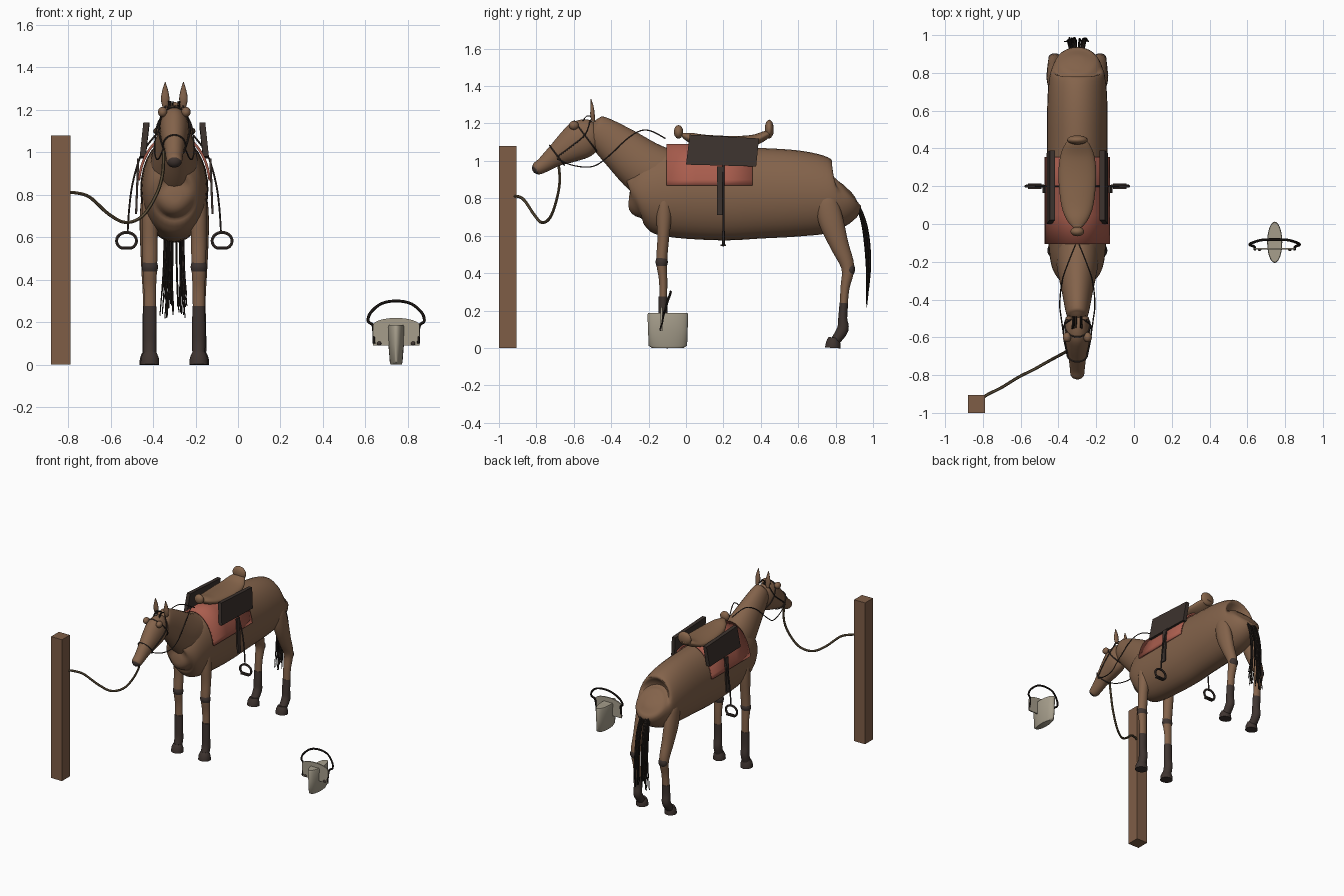
import bpy, bmesh, random
from math import sin, cos, pi, radians
from mathutils import Vector

random.seed(4)
if "Cube" in bpy.data.objects:
    bpy.data.objects.remove(bpy.data.objects["Cube"])

CX = -0.30  # centre line of the horse


def material(name, r, g, b):
    m = bpy.data.materials.new(name)
    m.use_nodes = True
    m.diffuse_color = (r, g, b, 1)
    m.node_tree.nodes["Principled BSDF"].inputs["Base Color"].default_value = (r, g, b, 1)
    return m


COAT = material("brown coat", .23, .125, .07)
WOOD = material("brown wood", .21, .11, .062)
SADDLE = material("saddle tan", .24, .13, .07)
RED = material("blanket red", .40, .11, .075)
LEATHER = material("dark leather", .045, .032, .027)
DARK = material("dark hoof", .05, .035, .03)
HAIR = material("black hair", .015, .011, .009)
ROPE = material("rope", .12, .085, .045)
PAIL = material("pale metal", .38, .34, .26)


def finish(name, bm, mat, smooth=True):
    bmesh.ops.recalc_face_normals(bm, faces=bm.faces)
    me = bpy.data.meshes.new(name)
    bm.to_mesh(me)
    bm.free()
    me.materials.append(mat)
    ob = bpy.data.objects.new(name, me)
    bpy.context.collection.objects.link(ob)
    if smooth:
        bpy.ops.object.select_all(action='DESELECT')
        ob.select_set(True)
        bpy.context.view_layer.objects.active = ob
        bpy.ops.object.shade_smooth_by_angle(angle=radians(50))
    return ob


def spline(pts, steps=4):
    """Catmull-Rom points through a list of tuples."""
    p = [Vector(q) for q in pts]
    p = [p[0]] + p + [p[-1]]
    out = []
    for a, b, c, d in zip(p, p[1:], p[2:], p[3:]):
        for i in range(steps):
            t = i / steps
            out.append(.5 * (2 * b + (c - a) * t + (2 * a - 5 * b + 4 * c - d) * t * t
                             + (3 * b - a - 3 * c + d) * t ** 3))
    return out + [p[-1]]


def loft(name, stations, mat, x=CX, steps=4, n=24):
    """Elliptical skin along a path: (y, z, half width, half depth)."""
    s = spline(stations, steps)
    bm = bmesh.new()
    rings = []
    for i, (y, z, w, d) in enumerate(s):
        a, b = s[max(i - 1, 0)], s[min(i + 1, len(s) - 1)]
        t = Vector((b[0] - a[0], b[1] - a[1])).normalized()
        rings.append([bm.verts.new((x + w * cos(k), y - t.y * d * sin(k), z + t.x * d * sin(k)))
                      for k in (2 * pi * j / n for j in range(n))])
    for r, q in zip(rings, rings[1:]):
        for j in range(n):
            bm.faces.new((r[j], r[(j + 1) % n], q[(j + 1) % n], q[j]))
    bm.faces.new(rings[0])
    bm.faces.new(rings[-1])
    return finish(name, bm, mat)


def tube(name, pts, radius, mat, steps=6, cyclic=False, taper=False):
    cu = bpy.data.curves.new(name, 'CURVE')
    cu.dimensions = '3D'
    cu.bevel_depth, cu.bevel_resolution, cu.use_fill_caps = radius, 1, True
    p = [Vector(q) for q in pts] if cyclic else spline(pts, steps)
    sp = cu.splines.new('POLY')
    sp.points.add(len(p) - 1)
    for i, (pt, v) in enumerate(zip(sp.points, p)):
        pt.co = (*v, 1)
        pt.radius = 1 - .75 * i / len(p) if taper else 1
    sp.use_cyclic_u = cyclic
    tmp = bpy.data.objects.new(name, cu)
    bm = bmesh.new()
    bpy.context.collection.objects.link(tmp)
    me = bpy.data.meshes.new_from_object(tmp.evaluated_get(bpy.context.evaluated_depsgraph_get()))
    bm.from_mesh(me)
    bpy.data.objects.remove(tmp)
    return finish(name, bm, mat)


def ball(name, loc, size, mat):
    bm = bmesh.new()
    bmesh.ops.create_uvsphere(bm, u_segments=20, v_segments=12, radius=1)
    bmesh.ops.scale(bm, vec=size, verts=bm.verts)
    bmesh.ops.translate(bm, vec=loc, verts=bm.verts)
    return finish(name, bm, mat)


def plate(name, outline, offset, mat):
    """Flat outline pushed out by a vector."""
    bm = bmesh.new()
    f = bm.faces.new([bm.verts.new(p) for p in outline])
    g = bmesh.ops.extrude_face_region(bm, geom=[f])["geom"]
    bm.faces.ensure_lookup_table()
    bmesh.ops.translate(bm, vec=offset, verts=[v for v in g if isinstance(v, bmesh.types.BMVert)])
    return finish(name, bm, mat, False)


# Horse trunk, neck and head
loft("body", [(-.305, .80, .03, .03), (-.29, .80, .08, .10), (-.26, .81, .12, .15), (-.19, .82, .143, .21),
              (-.05, .828, .155, .24), (.2, .825, .16, .25), (.4, .827, .16, .242), (.6, .825, .16, .23),
              (.75, .815, .152, .205), (.82, .82, .135, .165), (.85, .845, .10, .105), (.86, .855, .03, .03)],
     COAT, n=32)
loft("neck", [(-.08, .88, .12, .17), (-.215, .96, .11, .147), (-.34, 1.06, .085, .12), (-.455, 1.15, .063, .09),
              (-.49, 1.17, .05, .07), (-.51, 1.18, .02, .03)], COAT)
loft("head", [(-.472, 1.17, .025, .035), (-.50, 1.155, .053, .08), (-.56, 1.115, .068, .103),
              (-.63, 1.07, .062, .085), (-.70, 1.025, .048, .058), (-.76, .98, .04, .042),
              (-.80, .957, .035, .033), (-.813, .95, .015, .015)], COAT)
ball("muzzle", (CX, -.79, .962), (.037, .033, .034), DARK)
for k in range(8):
    x = CX + random.uniform(-.03, .03)
    tube("forelock", [(x, -.49, 1.23), (x, -.53, 1.24), (x * 1.01, -.56, 1.20)], .003, HAIR, 3)

# Bridle
for name, y, z, w, d, ty, tz in (("noseband", -.69, 1.03, .054, .066, -.8, -.6),
                                 ("browband", -.535, 1.13, .068, .105, -.8, -.6)):
    tube(name, [(CX + w * cos(k), y - tz * d * sin(k), z + ty * d * sin(k))
                for k in (pi * j / 12 for j in range(24))], .004, LEATHER, cyclic=True)

# Paired parts
for s, tag in ((-1, "right"), (1, "left")):
    X = lambda v: CX + s * v
    ball(tag + "_eye", (X(.055), -.60, 1.19), (.022, .026, .024), COAT)
    loft(tag + "_ear", [(-.495, 1.21, .012, .01), (-.50, 1.25, .02, .012), (-.502, 1.29, .014, .008),
                        (-.508, 1.33, .002, .002)], COAT, X(.043), n=12)
    tube(tag + "_cheek_strap", [(X(.053), -.69, 1.02), (X(.07), -.61, 1.08), (X(.072), -.54, 1.14),
                                (X(.04), -.51, 1.22)], .004, LEATHER)
    tube(tag + "_rein", [(X(.055), -.69, 1.01), (X(.07), -.6, .975), (X(.085), -.5, .97), (X(.093), -.42, 1.02),
                         (X(.08), -.3, 1.13), (X(.05), -.21, 1.165), (X(.01), -.11, 1.12)], .0035, LEATHER)
    # front leg
    x = X(.115)
    loft(tag + "_front_leg", [(-.115, .84, .012, .012), (-.115, .80, .032, .034), (-.118, .70, .038, .04),
                              (-.122, .58, .036, .031), (-.13, .46, .034, .029), (-.122, .36, .029, .022),
                              (-.122, .25, .028, .021)], COAT, x)
    loft(tag + "_knee_patch", [(-.13, .438, .034, .028), (-.13, .46, .038, .033), (-.13, .482, .034, .028)], DARK, x)
    loft(tag + "_front_stocking", [(-.122, .275, .03, .024), (-.123, .17, .031, .024), (-.12, .10, .031, .03),
                                   (-.135, .04, .03, .03)], DARK, x)
    loft(tag + "_front_hoof", [(-.14, 0, .044, .044), (-.138, .03, .042, .04), (-.133, .055, .032, .03)], DARK, x, 2)
    # hind leg
    x = X(.12)
    loft(tag + "_hind_leg", [(.748, .83, .012, .02), (.75, .79, .034, .056), (.775, .68, .043, .066),
                             (.82, .55, .04, .05), (.865, .43, .034, .035), (.85, .32, .028, .024),
                             (.842, .21, .027, .021)], COAT, x)
    ball(tag + "_hock", (x, .878, .42), (.034, .026, .036), DARK)
    loft(tag + "_hind_stocking", [(.844, .24, .03, .023), (.838, .16, .03, .024), (.838, .10, .031, .031),
                                  (.80, .04, .03, .026)], DARK, x)
    loft(tag + "_hind_hoof", [(.785, 0, .044, .042), (.787, .03, .042, .038), (.79, .055, .032, .028)], DARK, x, 2)
    # saddle flap, stirrup leather and stirrup
    plate(tag + "_saddle_flap", [(X(.118), .02, 1.14), (X(.135), 0, .98), (X(.135), .375, .97),
                                 (X(.118), .39, 1.12)], (s * .028, 0, 0), LEATHER)
    plate(tag + "_wide_strap", [(X(.165), .165, .97), (X(.175), .165, .71), (X(.175), .20, .71),
                                (X(.165), .20, .97)], (s * .01, 0, 0), LEATHER)
    tube(tag + "_stirrup_leather", [(X(.09), .2, 1.08), (X(.155), .2, .99), (X(.195), .2, .86), (X(.212), .2, .74),
                                    (X(.22), .2, .62)], .005, LEATHER)
    tube(tag + "_stirrup", [(X(.225) + .047 * cos(k), .2, max(.583 + .04 * sin(k), .55))
                            for k in (pi * j / 12 for j in range(24))], .008, LEATHER, cyclic=True)
    plate(tag + "_stirrup_tread", [(X(.19), .185, .546), (X(.26), .185, .546), (X(.26), .215, .546),
                                   (X(.19), .215, .546)], (0, 0, .008), LEATHER)

# Saddle blanket draped over the back
bm = bmesh.new()
rows = []
for y in (-.105, .05, .2, .355):
    rows.append([bm.verts.new((CX + .169 * cos(a), y, .828 + .257 * sin(a)))
                 for a in (radians(9 + 162 * j / 24) for j in range(25))])
for r, q in zip(rows, rows[1:]):
    for j in range(24):
        bm.faces.new((r[j], r[j + 1], q[j + 1], q[j]))
blanket = finish("saddle_blanket", bm, RED)
mod = blanket.modifiers.new("thickness", 'SOLIDIFY')
mod.thickness, mod.offset = .012, 0

# Saddle seat
loft("saddle_seat", [(-.02, 1.14, .02, .01), (.02, 1.125, .055, .026), (.1, 1.108, .085, .032),
                     (.25, 1.10, .10, .033), (.36, 1.11, .09, .03), (.43, 1.14, .06, .022),
                     (.465, 1.155, .02, .01)], SADDLE)
ball("saddle_horn", (CX, -.04, 1.155), (.036, .025, .036), SADDLE)
ball("saddle_cantle", (CX, .445, 1.17), (.055, .024, .05), SADDLE)

# Tail of tapering strands
for k in range(34):
    u = random.uniform(-1, 1)
    d, end = random.uniform(-.012, .012), random.uniform(.21, .33)
    tube("tail_strand", [(CX + u * .02, .85, .785), (CX + u * .032, .91, .765 + d), (CX + u * .045, .955 + d, .65),
                         (CX + u * .052, .975 + d, .45), (CX + u * .058 + d, .966, end)], .008, HAIR, 4, taper=True)

# Hitching post and lead rope
plate("post", [(-.88, -1, 0), (-.788, -1, 0), (-.788, -.905, 0), (-.88, -.905, 0)], (0, 0, 1.08), WOOD)
tube("lead_rope", [(-.80, -.92, .81), (-.77, -.90, .81), (-.70, -.865, .79), (-.61, -.81, .71), (-.53, -.77, .67),
                   (-.45, -.725, .70), (-.385, -.69, .80), (-.355, -.675, .90), (-.35, -.685, 1.01)], .008, ROPE)

# Pail with crossing plate and handle
PX = .745
loft("pail", [(-.097, 0, .026, .085), (-.097, .012, .03, .103), (-.097, .10, .037, .106), (-.097, .178, .04, .109),
              (-.097, .187, .037, .105), (-.097, .183, .03, .098)], PAIL, PX, 1, 32)
plate("pail_plate", [(PX - .11, -.135, .09), (PX + .11, -.135, .09)]
      + [(PX + .11 * cos(a), -.135, .185 + .035 * sin(a)) for a in (pi * j / 12 for j in range(13))],
      (0, .009, 0), PAIL)
for s in (-1, 1):
    ball("pail_rivet", (PX + s * .08, -.135, .10), (.01, .008, .01), DARK)
tube("pail_handle", [(PX - .105, -.135, .10), (PX - .108, -.12, .18), (PX - .132, -.11, .205), (PX - .12, -.10, .245),
                     (PX - .07, -.085, .287), (PX, -.082, .30), (PX + .07, -.085, .287), (PX + .12, -.10, .245),
                     (PX + .132, -.11, .205), (PX + .108, -.12, .18), (PX + .105, -.135, .10)], .007, HAIR)
